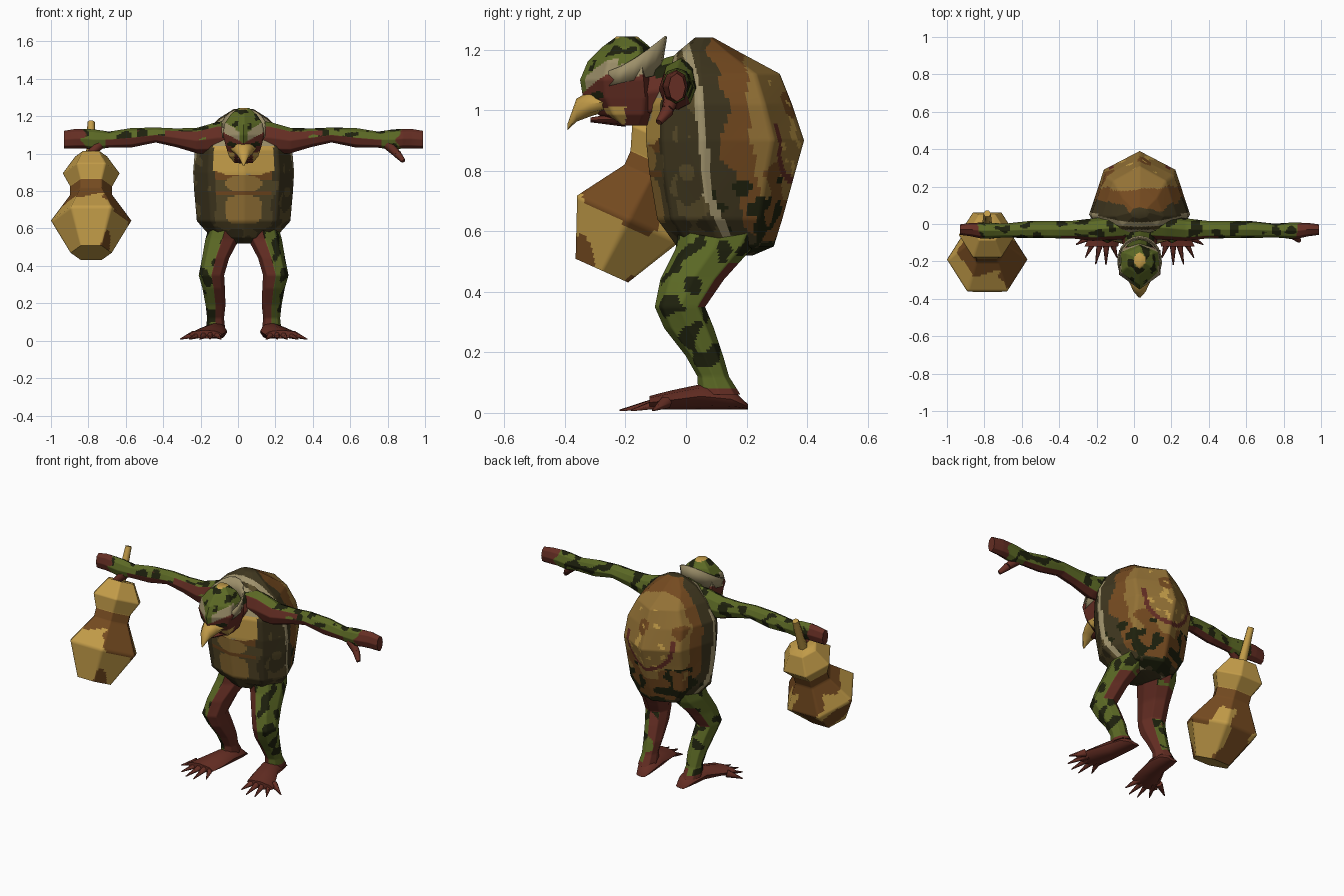
import bpy, bmesh, math
from mathutils import Vector, noise

if "Cube" in bpy.data.objects:
    bpy.data.objects.remove(bpy.data.objects["Cube"])

CX = 0.03  # the body's middle line
COLOURS = {
    "leaf_green": (0.105, 0.14, 0.018), "dark_spot": (0.013, 0.015, 0.004),
    "red_brown": (0.13, 0.027, 0.017), "dark_olive": (0.048, 0.036, 0.013),
    "belly_olive": (0.092, 0.066, 0.021), "cream": (0.34, 0.28, 0.145),
    "brown": (0.175, 0.068, 0.014), "shell_tan": (0.29, 0.165, 0.036),
    "gold": (0.54, 0.33, 0.065)}
MATS = {}
for key, rgb in COLOURS.items():
    MATS[key] = bpy.data.materials.new(key)
    MATS[key].diffuse_color = (*rgb, 1)
NAMES = list(COLOURS)


def mottled(p, freq):
    return noise.noise(Vector(p) * freq)


def loft(name, rings, n, rule, cuts=0, turn=0.0):
    """Skin rings (centre, half axis u, half axis v[, opposite v]); colour faces by rule."""
    bm = bmesh.new()
    rows = []
    for ring in rings:
        c, u, v = (Vector(a) for a in ring[:3])
        w = Vector(ring[3]) if len(ring) > 3 else v
        row = []
        for i in range(n):
            t = math.tau * i / n + turn
            s = math.sin(t)
            row.append(bm.verts.new(c + u * math.cos(t) + (v if s > 0 else w) * s))
        rows.append(row)
    for a, b in zip(rows, rows[1:]):
        for i in range(n):
            j = (i + 1) % n
            bm.faces.new((a[i], a[j], b[j], b[i]))
    bm.faces.new(rows[0][::-1])
    bm.faces.new(rows[-1])
    return finish(name, bm, rule, cuts)


def finish(name, bm, rule, cuts=0):
    bmesh.ops.recalc_face_normals(bm, faces=bm.faces)
    if cuts:
        bmesh.ops.subdivide_edges(bm, edges=bm.edges[:], cuts=cuts, use_grid_fill=True)
    bm.normal_update()
    for f in bm.faces:
        key = rule if isinstance(rule, str) else rule(f.calc_center_median(), f.normal)
        f.material_index = NAMES.index(key)
    me = bpy.data.meshes.new(name)
    bm.to_mesh(me)
    bm.free()
    for key in NAMES:
        me.materials.append(MATS[key])
    ob = bpy.data.objects.new(name, me)
    bpy.context.collection.objects.link(ob)
    bpy.ops.object.select_all(action='DESELECT')
    ob.select_set(True)
    bpy.context.view_layer.objects.active = ob
    bpy.ops.object.shade_smooth_by_angle(angle=math.radians(60))
    return ob


def spike(name, a, b, r, tip, rule):
    """Tapered limb such as a claw, thumb or stem."""
    a, b = Vector(a), Vector(b)
    q = (b - a).to_track_quat('Z', 'Y')
    x, y = q @ Vector((1, 0, 0)), q @ Vector((0, 1, 0))
    return loft(name, [(a, x * r, y * r), (b, x * tip, y * tip)], 6, rule)


# Shell and belly
def rim(z):
    pts = [(0.5, 0.2), (0.6, 0.125), (0.72, 0.07), (0.85, 0.06), (1.05, 0.04), (1.2, 0), (1.3, -0.03)]
    for (z0, y0), (z1, y1) in zip(pts, pts[1:]):
        if z <= z1:
            return y0 + (y1 - y0) * (z - z0) / (z1 - z0)
    return pts[-1][1]


def belly_rule(x, z, m):
    if z > 0.885 + 0.3 * max(0, x - 0.08) and x < 0.16:
        return "cream" if z > 1.04 or m < -0.25 else "gold"
    if math.hypot(x / 0.1, (z - 0.84) / 0.045) < 1 or (x / 0.095) ** 4 + ((z - 0.7) / 0.075) ** 4 < 1:
        return "shell_tan"
    if x < 0.15 and z > 0.6:
        return "brown" if z > 0.86 or abs(z - 0.79) < 0.012 else "belly_olive"
    return "belly_olive" if m > 0.1 else "dark_olive"


def shell_rule(p, nrm):
    x, d = p.x - CX, p.y - rim(p.z)
    m = mottled(p, 9)
    if d < -0.014 and (p.y < 0 or p.z < 1.1):
        if p.y < -0.03:
            return belly_rule(abs(x), p.z, m)
        return "belly_olive" if mottled(p, 13) > 0.2 else "dark_olive"
    if d < 0.016:
        return "cream"
    d += m * 0.045
    if p.z < 0.78 and mottled(p, 17) > 0.08 + (p.z - 0.66) * 2:
        return "dark_spot"
    if d < 0.085 or p.z < 0.57:
        return "dark_olive"
    if d < 0.165 or p.z < 0.68 + m * 0.08:
        return "brown"
    r, a = math.hypot(x, p.z - 0.92), math.atan2(p.z - 0.92, abs(x))
    if p.y > 0.2 and abs(r - 0.15) < 0.011 and a < 0.25:
        return "red_brown"
    fleck = mottled(p, 21)
    return "gold" if fleck > 0.42 and r < 0.2 else "brown" if m > 0.4 else "shell_tan"


# height, half width, front y, middle y, back y
BODY = [(0.52, .09, .05, .13, .22), (0.55, .17, -.03, .12, .29), (0.64, .25, -.095, .07, .318),
        (0.80, .264, -.122, .05, .362), (0.90, .27, -.132, .05, .39), (1.02, .26, -.13, .045, .35),
        (1.12, .20, -.09, .04, .31), (1.19, .13, -.03, .04, .18), (1.24, .05, .03, .06, .09)]
loft("shell_body", [((CX, m, z), (w, 0, 0), (0, b - m, 0), (0, m - f, 0))
                    for z, w, f, m, b in BODY], 8, shell_rule, 14)


# Neck and head
def skin(p, freq=15, level=0.27):
    return "dark_spot" if mottled(p, freq) > level else "leaf_green"


def head_rule(p, nrm):
    x = abs(p.x - CX)
    band = 1.07 + (p.y + 0.34) * 0.25 + (0.4 * x - 0.015 if p.y < -0.22 else 0)
    if p.z > band + 0.05:
        return "gold" if p.z > 1.235 and x < 0.02 else skin(p, 19, 0.2)
    if p.z > band:
        return "leaf_green" if p.y < -0.3 and x < 0.025 else "cream"
    if p.y < -0.22 and abs(p.z - 1.03 - 0.3 * x) < 0.012 and 0.03 < x < 0.085:
        return "dark_spot"
    return "gold" if p.y < -0.2 and p.z < 0.995 + 0.2 * x and x > 0.05 else "red_brown"


HEAD = [(0.95, .055, -.23, -.12), (0.985, .09, -.29, -.09), (1.04, .11, -.34, -.08),
        (1.10, .128, -.35, -.09), (1.16, .118, -.325, -.105), (1.21, .08, -.275, -.12),
        (1.243, .035, -.23, -.16)]
loft("head", [((CX, -.19, z), (w, 0, 0), (0, b + .19, 0), (0, -.19 - f, 0)) for z, w, f, b in HEAD],
     6, head_rule, 9, math.pi / 6)
loft("neck", [((CX, 0.04, 1.08), (.13, 0, 0), (0, 0, .12)), ((CX, -.06, 1.07), (.10, 0, 0), (0, 0, .105)),
              ((CX, -.2, 1.05), (.07, 0, 0), (0, 0, .08))], 8,
     lambda p, nrm: skin(p) if p.z > 1.11 else "red_brown", 6)

# Hair band flaring up behind the crown
bm = bmesh.new()
lower, upper = [], []
for i in range(13):
    t = math.radians(-25 + 230 * i / 12)
    k = (math.sin(t) + 0.43) / 1.43
    y = -.205 + .115 * math.sin(t)
    lower.append(bm.verts.new((CX + .108 * math.cos(t), y, 1.08 + .04 * k)))
    upper.append(bm.verts.new((CX + .112 * math.cos(t), y + .02 * k, 1.13 + .115 * k ** 1.3)))
for i in range(12):
    bm.faces.new((lower[i], lower[i + 1], upper[i + 1], upper[i]))
finish("hair_band", bm, "cream").modifiers.new("thickness", 'SOLIDIFY').thickness = 0.008

# Beak: hooked upper half and small lower jaw
loft("upper_beak", [((CX, -.25, 1.03), (.08, 0, 0), (0, 0, .03)), ((CX, -.32, 1.02), (.052, 0, 0), (0, 0, .042)),
                    ((CX, -.362, 1.0), (.032, 0, 0), (0, 0, .038)), ((CX, -.392, .943), (.006, 0, 0), (0, 0, .01))],
     8, "gold")
loft("lower_beak", [((CX, -.2, .97), (.065, 0, 0), (0, 0, .025)), ((CX, -.315, .968), (.012, 0, 0), (0, 0, .008))],
     8, "red_brown")

# Arms, hands, legs, feet
ARM = [(.02, -.01, 1.09, .07, .085), (.14, -.02, 1.085, .065, .085), (.25, -.03, 1.07, .06, .068),
       (.36, -.03, 1.085, .047, .05), (.47, -.03, 1.10, .046, .04), (.60, -.03, 1.085, .045, .052),
       (.72, -.035, 1.075, .037, .043), (.80, -.035, 1.075, .042, .055), (.85, -.035, 1.08, .042, .052),
       (.90, -.03, 1.08, .036, .052), (.96, -.03, 1.075, .028, .047)]
LEG = [(.09, .12, .63, .09, .14), (.115, .09, .54, .09, .125), (.15, .02, .44, .072, .105),
       (.172, -.02, .35, .068, .083), (.16, .01, .28, .06, .082), (.15, .06, .19, .053, .062),
       (.15, .09, .12, .045, .052), (.15, .11, .06, .052, .07)]
FOOT = [(.135, .205, .02, .03, .008), (.14, .15, .045, .052, .035), (.15, .05, .055, .06, .04),
        (.18, -.05, .042, .08, .032), (.205, -.12, .034, .09, .022)]
TOES = [(.12, -.18), (.18, -.22), (.235, -.215), (.29, -.18), (.34, -.11)]

for side, s in (("right", 1), ("left", -1)):
    def at(dx, y, z):
        return (CX + s * dx, y, z)

    def arm_rule(p, nrm):
        dx = s * (p.x - CX)
        if dx > 0.85 + 0.05 * mottled(p, 20):
            return "red_brown"
        level = (0.25 if dx < 0.42 else -0.1) + 0.4 * mottled(p, 9)
        under = nrm.z + nrm.y * 0.3 < level and nrm.y < 0.5
        return "red_brown" if under and dx < 0.74 else skin(p, 19, 0.2)

    def leg_rule(p, nrm):
        outer = s * nrm.x > -0.12 + 0.3 * mottled(p, 9) - (0.35 if nrm.y > 0.3 else 0)
        thigh_back = nrm.y > 0.6 and nrm.z < -0.2 and 0.34 < p.z < 0.5
        if not outer or thigh_back or p.z < 0.08:
            return "red_brown"
        return skin(p + Vector((0, 0, s)), 14, 0.14)

    loft(side + "_arm", [(at(x, y, z), (0, ry, 0), (0, 0, rz)) for x, y, z, ry, rz in ARM],
         8, arm_rule, 8)
    thumb_mid = at(.82, -.06, 1.0)
    spike(side + "_thumb", at(.77, -.045, 1.05), thumb_mid, .03, .022, "red_brown")
    if s > 0:
        spike(side + "_thumb_tip", thumb_mid, at(.855, -.09, .96), .022, .012, "red_brown")
    loft(side + "_leg", [(at(x, y, z), (rx, 0, 0), (0, ry, 0)) for x, y, z, rx, ry in LEG],
         8, leg_rule, 8)
    loft(side + "_foot", [(at(x, y, z), (rx, 0, 0), (0, 0, rz), (0, 0, z - .012))
                          for x, y, z, rx, rz in FOOT], 8, "red_brown")
    for i, (dx, y) in enumerate(TOES):
        spike(f"{side}_toe_{i + 1}", at(.15 + .028 * i, -.09 + .006 * i, .035), at(dx, y, .008),
              .022, .003, "red_brown")

# Tilted gourd hanging from the hand: y, z, radius along the axis
GOURD = [(-.278, .47, .11), (-.19, .642, .215), (-.115, .78, .112), (-.095, .825, .112),
         (-.058, .895, .152), (-.018, .985, .085)]
GX, UP = -0.785, Vector((0, 0.41, 0.91))
ACROSS = Vector((0, 0.91, -0.41))


def gourd_rule(p, nrm):
    h = (p - Vector((GX, -.278, .47))).dot(UP)
    m = mottled(p, 7)
    if h > 0.30 + 0.05 * m:
        return "brown" if h < 0.4 else "gold"
    back = 0.3 if nrm.y > 0.2 and nrm.x < 0.4 or nrm.x > 0.5 else 0
    return "brown" if m + back > 0.28 else "gold"


loft("gourd", [((GX, y, z), (r, 0, 0), ACROSS * r) for y, z, r in GOURD], 6, gourd_rule, 13)
spike("gourd_stem", (GX, -.02, .98), (GX, .055, 1.17), .028, .02, "gold")

for m in bpy.data.materials:
    if m.users and not m.is_grease_pencil:
        m.use_nodes = True
        m.node_tree.nodes["Principled BSDF"].inputs["Base Color"].default_value = m.diffuse_color
